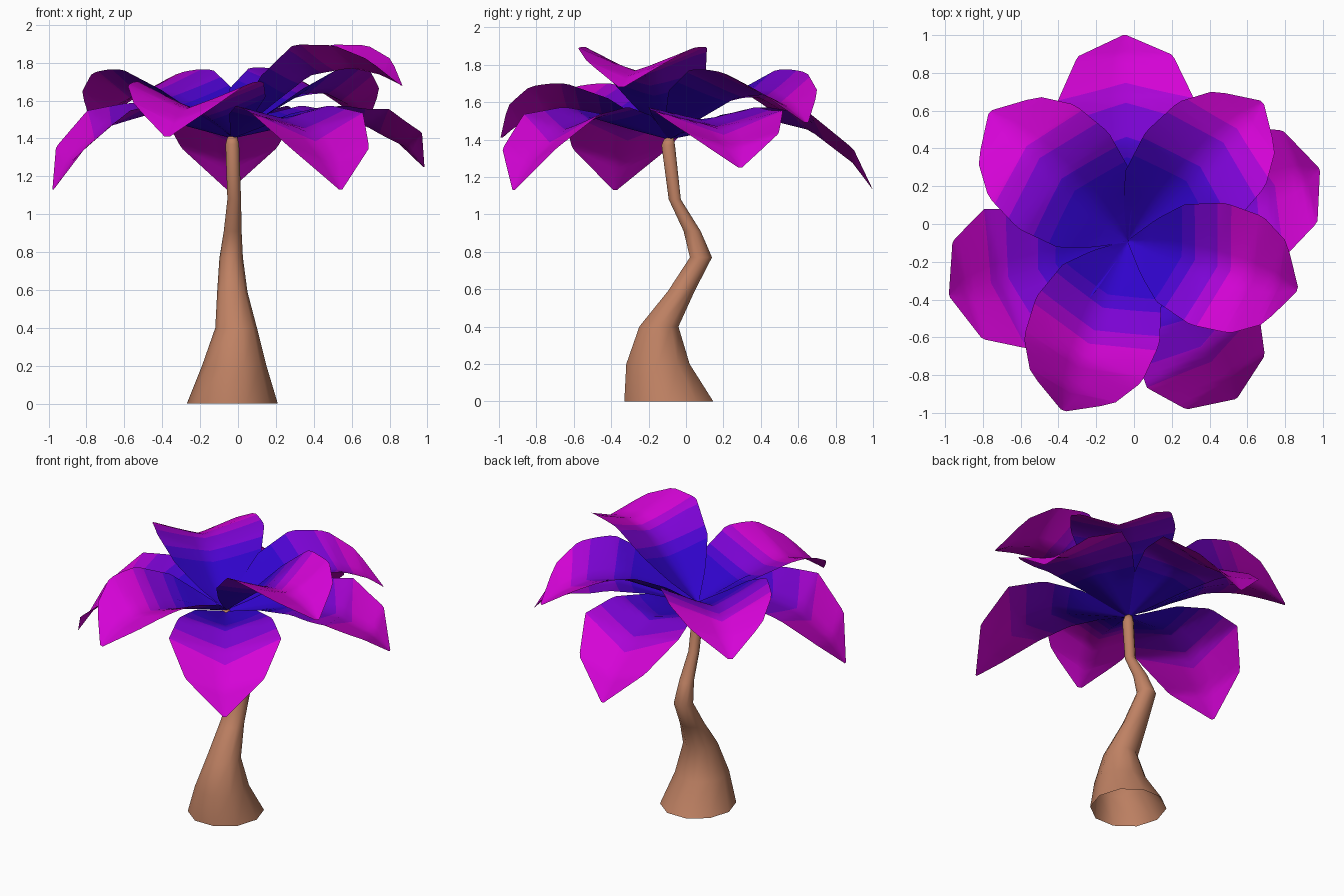
import bpy, bmesh, math

if "Cube" in bpy.data.objects:
    bpy.data.objects.remove(bpy.data.objects["Cube"])

def material(name, rgb):
    m = bpy.data.materials.new(name)
    m.diffuse_color = (*rgb, 1)
    m.use_nodes = True
    m.node_tree.nodes["Principled BSDF"].inputs["Base Color"].default_value = m.diffuse_color
    return m

BARK = material("bark brown", (0.52, 0.22, 0.125))
PETAL = [material("deep blue", (0.03, 0.001, 0.60)),
         material("indigo", (0.075, 0.001, 0.63)),
         material("violet", (0.20, 0.001, 0.66)),
         material("purple", (0.40, 0.001, 0.66)),
         material("magenta", (0.66, 0.001, 0.67))]
BANDS = [0.34, 0.43, 0.59, 0.69]           # colour changes, as fraction of petal length
CX, CY = -0.03, -0.09                      # top of the trunk

def finish(bm, name, mats):
    me = bpy.data.meshes.new(name)
    bm.to_mesh(me)
    bm.free()
    for m in mats:
        me.materials.append(m)
    for p in me.polygons:
        p.use_smooth = True
    ob = bpy.data.objects.new(name, me)
    bpy.context.collection.objects.link(ob)
    return ob

# Trunk: stacked rings (z, centre x, centre y, radius x, radius y)
RINGS = [(0.0, -0.03, -0.092, 0.24, 0.25), (0.2, -0.02, -0.15, 0.17, 0.178),
         (0.4, -0.01, -0.145, 0.11, 0.11), (0.59, -0.03, -0.025, 0.08, 0.075),
         (0.77, -0.036, 0.08, 0.062, 0.062), (0.91, -0.028, 0.033, 0.047, 0.048),
         (1.08, -0.02, -0.06, 0.036, 0.034), (1.37, CX, CY - 0.005, 0.036, 0.038),
         (1.41, CX, CY, 0.025, 0.025)]
bm = bmesh.new()
N = 10
rows = [[bm.verts.new((x + rx * math.cos(i * math.tau / N), y + ry * math.sin(i * math.tau / N), z))
         for i in range(N)] for z, x, y, rx, ry in RINGS]
for a, b in zip(rows, rows[1:]):
    for i in range(N):
        j = (i + 1) % N
        bm.faces.new((a[i], a[j], b[j], b[i]))
bm.faces.new(rows[-1])
finish(bm, "trunk", [BARK])

# Petal profiles: fraction of length, half width, centre line z, edge z
HIGH = [(0, 0.01, 1.41, 1.42), (0.12, 0.16, 1.455, 1.53), (0.25, 0.28, 1.505, 1.645),
        (0.47, 0.35, 1.585, 1.745), (0.70, 0.335, 1.625, 1.745), (0.87, 0.235, 1.60, 1.68),
        (1, 0.015, 1.55, 1.55)]
LOW = [(0, 0.01, 1.40, 1.405), (0.25, 0.20, 1.455, 1.53), (0.47, 0.31, 1.51, 1.575),
       (0.69, 0.37, 1.45, 1.535), (0.90, 0.26, 1.275, 1.35), (1, 0.01, 1.13, 1.13)]
S = [-1, -0.75, -0.5, -0.25, 0, 0.25, 0.5, 0.75, 1]

def sample(profile, t):
    for a, b in zip(profile, profile[1:]):
        if t <= b[0] + 1e-6:
            k = (t - a[0]) / (b[0] - a[0])
            return [p + (q - p) * k for p, q in zip(a, b)]

def petal(name, profile, angle, length, lift=0, droop=0, spread=1.0, wide=1.0):
    """lift raises the outer half, droop lowers the tip, spread moves the colour bands"""
    ca, sa = math.cos(math.radians(angle)), math.sin(math.radians(angle))
    bands = [c * spread for c in BANDS]
    stations = sorted({i / 24 for i in range(25)} | {p[0] for p in profile} | set(bands))
    bm = bmesh.new()
    grid = []
    for t0 in stations:
        row = []
        for s in S:
            # rows bend so that the colour bands reach further out along the middle
            t = t0 + 0.4 * t0 * (1 - t0) * (0.55 - abs(s))
            _, w, mid, edge = sample(profile, t)
            dz = lift * min(1, t / 0.45) - droop * max(0, (t - 0.55) / 0.45) ** 1.5
            z = mid + (edge - mid) * abs(s) ** 1.1 + dz
            r, v = t * length, s * w * wide
            row.append(bm.verts.new((CX + r * ca - v * sa, CY + r * sa + v * ca, z)))
        grid.append(row)
    for k, (a, b) in enumerate(zip(grid, grid[1:])):
        mid_t = (stations[k] + stations[k + 1]) / 2
        for i in range(len(S) - 1):
            f = bm.faces.new((a[i], b[i], b[i + 1], a[i + 1]))
            f.material_index = sum(mid_t > c for c in bands)
    finish(bm, name, PETAL)

# Four raised petals
petal("high_petal_right", HIGH, -16, 0.93, lift=0.15, droop=0.02, spread=0.8, wide=0.96)
petal("high_petal_back_right", HIGH, 46, 1.02, lift=0.03, droop=0.09, spread=1.12, wide=0.96)
petal("high_petal_back_left", HIGH, 137, 1.0, lift=0.02, droop=0.10)
petal("high_petal_front_left", HIGH, -111, 0.96, lift=-0.045, droop=0.095, spread=0.8)

# Four drooping petals
petal("low_petal_right", LOW, 20.6, 1.08, droop=-0.12, spread=1.05)
petal("low_petal_back", LOW, 91, 1.09, spread=1.05, wide=0.97)
petal("low_petal_left", LOW, 197, 0.99, lift=0.015, droop=0.015, spread=1.05, wide=1.04)
petal("low_petal_front_right", LOW, -55.5, 1.01, spread=1.05, wide=0.97)
